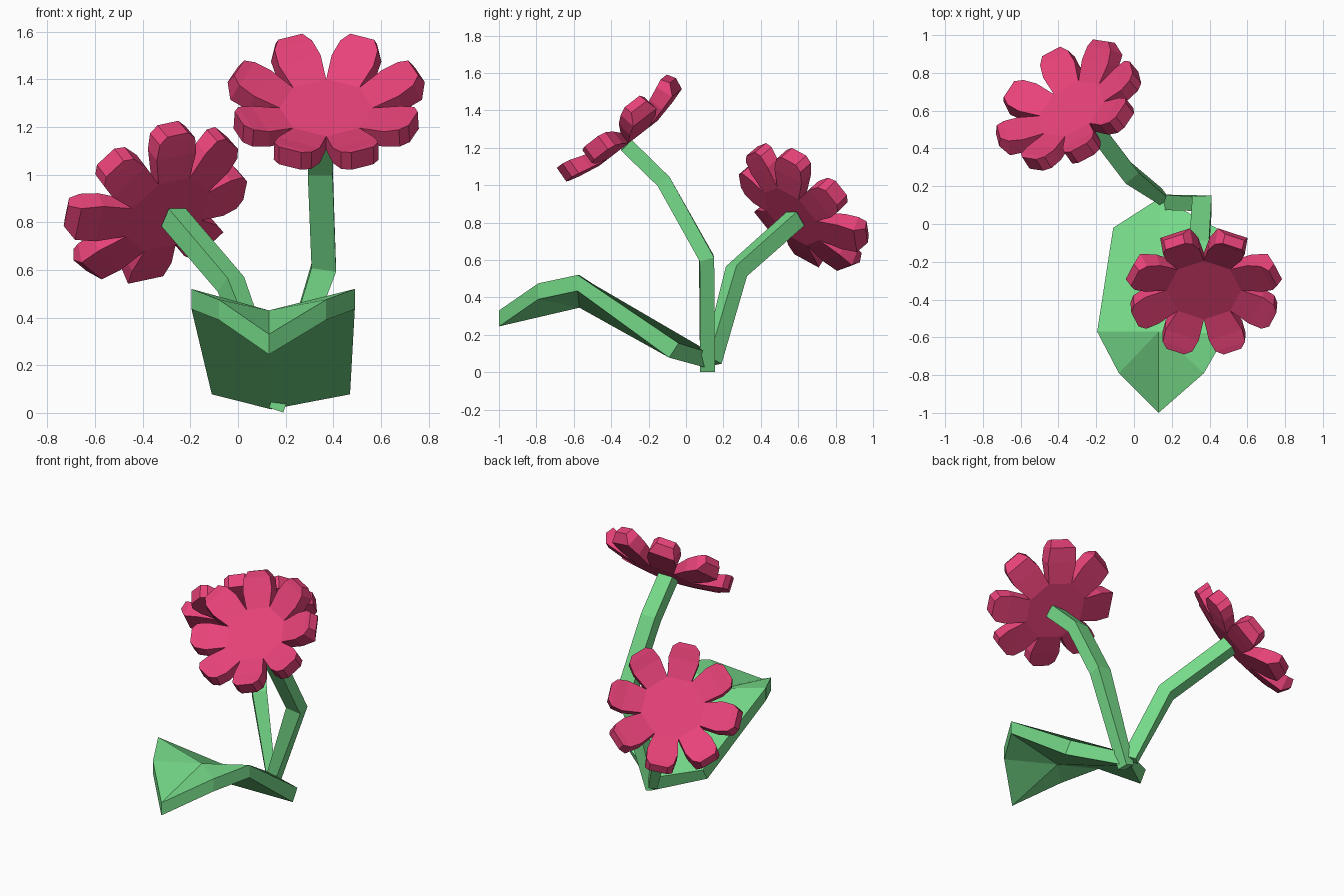
import bpy, bmesh
from math import sin, cos, pi
from mathutils import Vector as V

if "Cube" in bpy.data.objects:
    bpy.data.objects.remove(bpy.data.objects["Cube"])


def material(name, rgb):
    m = bpy.data.materials.new(name)
    m.diffuse_color = (*rgb, 1)
    m.use_nodes = True
    m.node_tree.nodes["Principled BSDF"].inputs["Base Color"].default_value = m.diffuse_color
    return m


GREEN = material("leaf_green", (0.18, 0.70, 0.25))
PINK = material("petal_pink", (0.80, 0.055, 0.19))


def make(name, bm, mat):
    bmesh.ops.recalc_face_normals(bm, faces=bm.faces)
    me = bpy.data.meshes.new(name)
    bm.to_mesh(me)
    bm.free()
    me.materials.append(mat)
    ob = bpy.data.objects.new(name, me)
    bpy.context.collection.objects.link(ob)


def slab(bm, top, bottom, faces):
    # closed shell from matching top and bottom points
    t = [bm.verts.new(p) for p in top]
    b = [bm.verts.new(p) for p in bottom]
    edges = {(f[i - 1], f[i]) for f in faces for i in range(len(f))}
    for f in faces:
        bm.faces.new([t[i] for i in f])
        bm.faces.new([b[i] for i in reversed(f)])
    for i, j in edges:
        if (j, i) not in edges:
            bm.faces.new([t[j], t[i], b[i], b[j]])


# stems: four-sided bars bent along a path, narrower at the foot
def stem(name, path, side, w, d):
    bm = bmesh.new()
    pts = [V(p) for p in path]
    rings = []
    for i, p in enumerate(pts):
        a = (p - pts[i - 1]).normalized() if i else V()
        c = (pts[i + 1] - p).normalized() if i < len(pts) - 1 else V()
        t = (a + c).normalized()
        s = V(side)
        s = (s - t * s.dot(t)).normalized()
        n = t.cross(s)
        k = 0.6 if i == 0 else 1
        rings.append([bm.verts.new(p + s * x * w * k + n * y * d)
                      for x, y in ((-1, -1), (1, -1), (1, 1), (-1, 1))])
    for r, q in zip(rings, rings[1:]):
        for i in range(4):
            bm.faces.new([r[i - 1], r[i], q[i], q[i - 1]])
    bm.faces.new(rings[0])
    bm.faces.new(rings[-1])
    make(name, bm, GREEN)


stem("front_stem", [(0.16, 0.115, 0.012), (0.36, 0.11, 0.61),
                    (0.345, -0.12, 1.02), (0.355, -0.32, 1.215)],
     (1, 0, 0), 0.052, 0.04)
stem("back_stem", [(0.15, 0.14, 0.06), (-0.03, 0.27, 0.54),
                   (-0.27, 0.585, 0.82)], (0.8, 0.6, 0), 0.045, 0.045)

# petal sections: radius, half width, height, lower radius, lower height
FLAT = ((0.30, 0.095, 0.03, 0.30, -0.05),
        (0.365, 0.085, 0.052, 0.37, -0.035),
        (0.395, 0.05, 0.06, 0.40, -0.028))
CURLED = ((0.29, 0.095, 0.045, 0.31, -0.04),
          (0.36, 0.085, 0.075, 0.40, -0.015),
          (0.395, 0.055, 0.095, 0.425, 0.05))


# flowers: flat octagonal disc with eight petals, half of them curled upward
def flower(name, center, normal, up, turn, curled):
    c, n, u = V(center), V(normal).normalized(), V(up)
    u = (u - n * u.dot(n)).normalized()
    s = n.cross(u)
    top, bottom, faces = [], [], []

    def point(r, hw, a, h):
        return c + n * h + u * (r * cos(a) - hw * sin(a)) + s * (r * sin(a) + hw * cos(a))

    for k in range(8):
        a = turn + (k - 0.5) * pi / 4
        top.append(point(0.196, 0, a, 0))
        bottom.append(point(0.196, 0, a, -0.07))
    faces.append(list(range(8)))
    for k in range(8):
        a, i = turn + k * pi / 4, len(top)
        for r, hw, h, r2, h2 in (CURLED if k in curled else FLAT):
            for w in (-hw, hw):
                top.append(point(r, w, a, h))
                bottom.append(point(r2, w, a, h2))
        faces += [[k, i, i + 1, (k + 1) % 8],
                  [i, i + 2, i + 3, i + 1], [i + 2, i + 4, i + 5, i + 3]]
    bm = bmesh.new()
    slab(bm, top, bottom, faces)
    make(name, bm, PINK)


flower("front_flower", (0.37, -0.35, 1.28), (0, -0.61, 0.79), (0, 0.79, 0.61),
       pi / 8, (6, 7, 0, 1))
flower("back_flower", (-0.33, 0.61, 0.875), (-0.47, 0.64, 0.61), (0.207, -0.676, 0.707),
       0, (3, 4, 5, 6))

# leaf: thick folded blade with a valley midrib and drooping tip
leaf_top = [(-0.11, -0.02, 0.155), (0.14, 0.14, 0.10), (0.47, -0.04, 0.155),
            (-0.195, -0.57, 0.52), (0.13, -0.57, 0.43), (0.49, -0.58, 0.52),
            (-0.08, -0.79, 0.475), (0.37, -0.79, 0.475), (0.13, -1.0, 0.33)]
leaf_bottom = [V(p) + (V((0, -0.05, -0.077)) if i in (0, 2) else V((0, 0, -0.085)))
               for i, p in enumerate(leaf_top)]
bm = bmesh.new()
slab(bm, leaf_top, leaf_bottom,
     [[0, 3, 4, 1], [1, 4, 5, 2], [3, 6, 4], [6, 8, 4], [4, 8, 7], [4, 7, 5]])
make("leaf", bm, GREEN)
